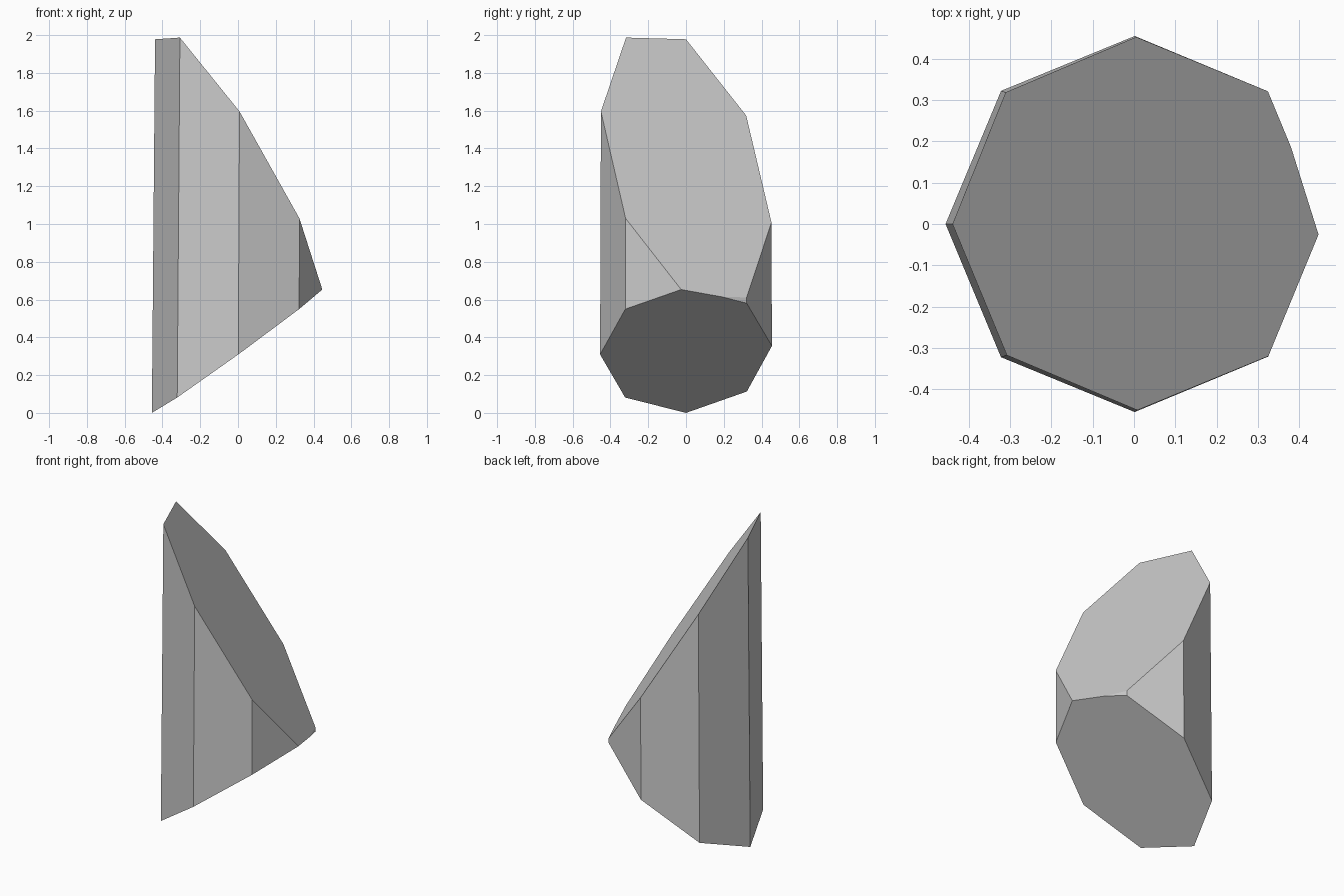
import bpy, bmesh
from mathutils import Matrix, Vector

cube = bpy.data.objects.get("Cube")
if cube:
    bpy.data.objects.remove(cube, do_unlink=True)

# Single stone colour
stone = bpy.data.materials.new("stone_grey")
stone.use_nodes = True
grey = (0.6, 0.6, 0.6, 1)
stone.diffuse_color = grey
stone.node_tree.nodes["Principled BSDF"].inputs["Base Color"].default_value = grey


def slice_off(bm, point, normal):
    """Cut away everything on the normal's side and cap the opening."""
    geom = bm.verts[:] + bm.edges[:] + bm.faces[:]
    bmesh.ops.bisect_plane(bm, geom=geom, dist=1e-5, plane_co=Vector(point),
                           plane_no=Vector(normal).normalized(), clear_outer=True)
    open_edges = [e for e in bm.edges if e.is_boundary]
    bmesh.ops.holes_fill(bm, edges=open_edges, sides=0)


# Slightly tapered, slightly leaning eight-sided column
bm = bmesh.new()
bmesh.ops.create_cone(bm, cap_ends=True, segments=8, radius1=0.4567,
                      radius2=0.4483, depth=2.4,
                      matrix=Matrix.Translation((0, 0, 1)))
for v in bm.verts:
    v.co.x += 0.005 * v.co.z

# Steep upper facet and sloping underside
slice_off(bm, (0, 0, 1.317), (1.515, 0.656, 1))
slice_off(bm, (0, 0, 0.335), (0.725, 0.049, -1))
bmesh.ops.recalc_face_normals(bm, faces=bm.faces[:])

# Stand it on the ground
low = min(v.co.z for v in bm.verts)
bmesh.ops.translate(bm, verts=bm.verts[:], vec=(0, 0, -low))

mesh = bpy.data.meshes.new("cut_stone")
bm.to_mesh(mesh)
bm.free()
mesh.materials.append(stone)
bpy.context.collection.objects.link(bpy.data.objects.new("cut_stone", mesh))
